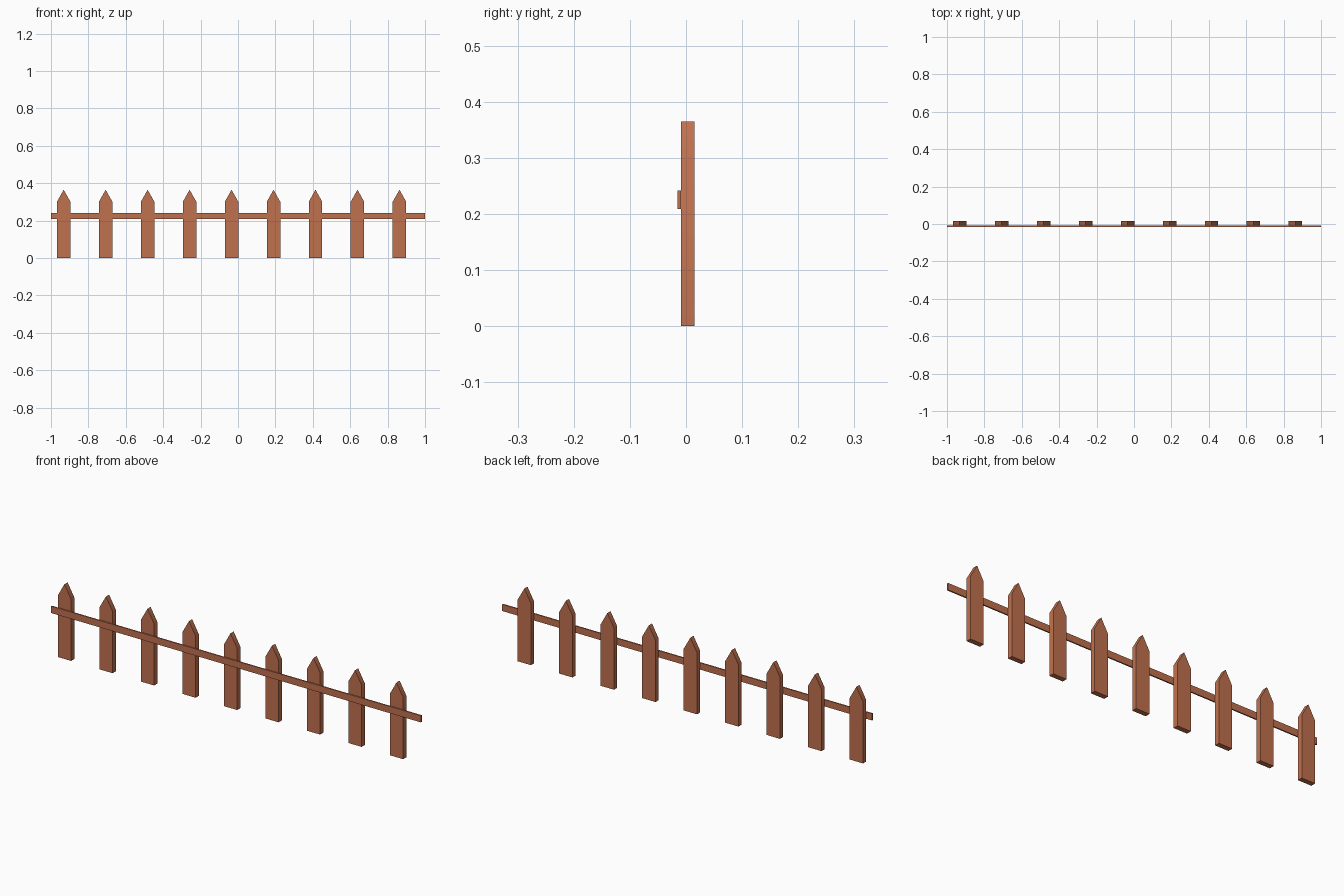
import bpy, bmesh, math

if "Cube" in bpy.data.objects:
    bpy.data.objects.remove(bpy.data.objects["Cube"])

wood = bpy.data.materials.new("warm brown wood")
wood.diffuse_color = (0.53, 0.165, 0.076, 1)
wood.use_nodes = True
wood.node_tree.nodes["Principled BSDF"].inputs["Base Color"].default_value = wood.diffuse_color


def extrude_profile(name, profile, y0, y1, x=0.0):
    """Extrude an x-z outline from y0 back to y1."""
    bm = bmesh.new()
    face = bm.faces.new([bm.verts.new((px, y0, pz)) for px, pz in profile])
    ext = bmesh.ops.extrude_face_region(bm, geom=[face])
    moved = [v for v in ext["geom"] if isinstance(v, bmesh.types.BMVert)]
    bmesh.ops.translate(bm, verts=moved, vec=(0, y1 - y0, 0))
    bmesh.ops.recalc_face_normals(bm, faces=bm.faces[:])
    mesh = bpy.data.meshes.new(name)
    bm.to_mesh(mesh)
    bm.free()
    mesh.materials.append(wood)
    obj = bpy.data.objects.new(name, mesh)
    obj.location.x = x
    bpy.context.collection.objects.link(obj)
    return obj


# Pointed pickets, evenly spaced, softly shaded at the shoulders
HALF = 0.036
picket_outline = [(-HALF, 0), (HALF, 0), (HALF, 0.301), (0, 0.365), (-HALF, 0.301)]
for i in range(9):
    picket = extrude_profile(f"picket_{i + 1}", picket_outline, -0.009, 0.0155,
                             -0.932 + i * 0.2244)
    bpy.ops.object.select_all(action='DESELECT')
    picket.select_set(True)
    bpy.context.view_layer.objects.active = picket
    bpy.ops.object.shade_smooth_by_angle(angle=math.radians(35))

# Single horizontal rail across the front
extrude_profile("rail", [(-1, 0.209), (1, 0.209), (1, 0.242), (-1, 0.242)], -0.0155, -0.009)
